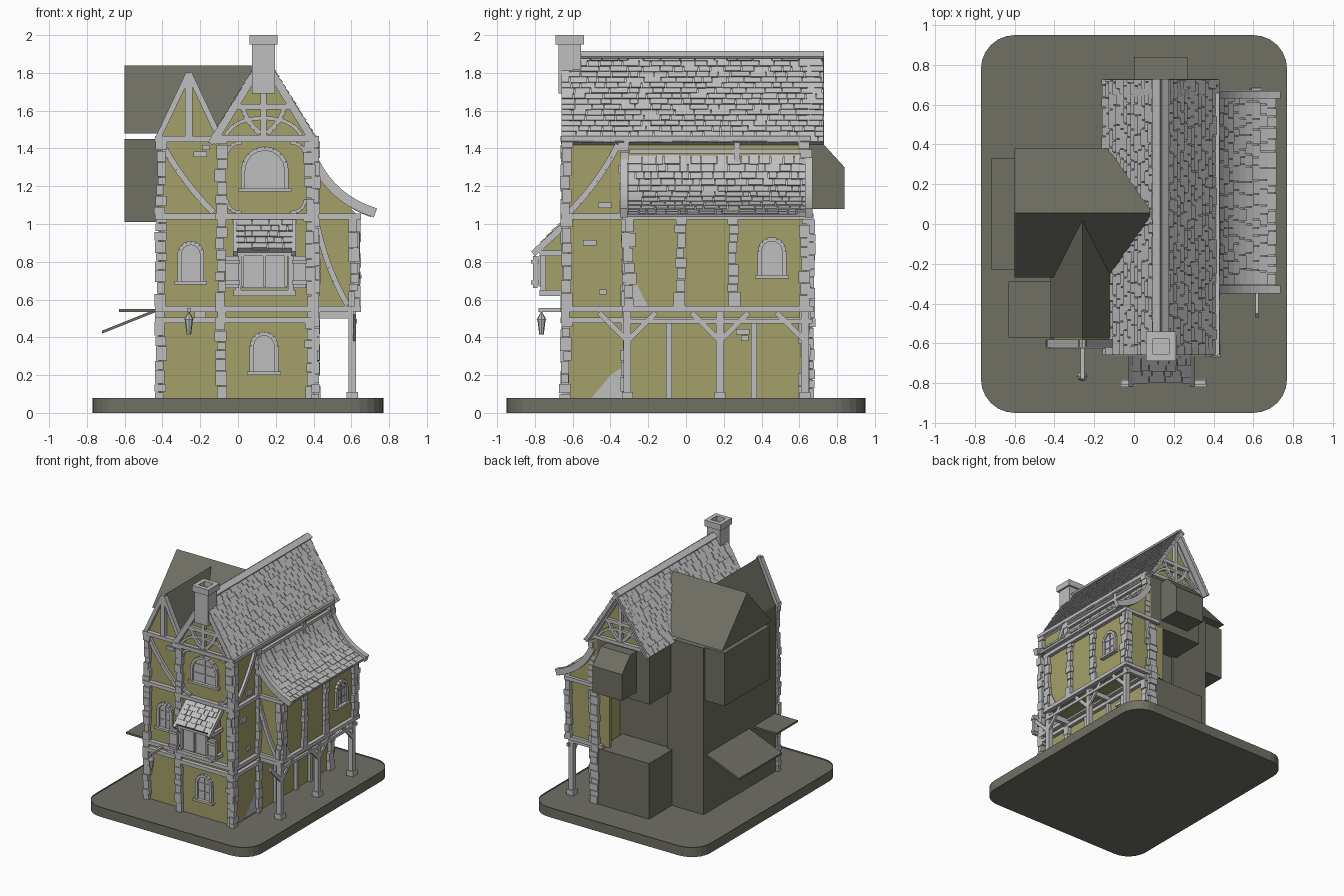
import bpy, bmesh, math, random
from mathutils import Vector, Matrix

random.seed(4)
if "Cube" in bpy.data.objects:
    bpy.data.objects.remove(bpy.data.objects["Cube"])


def material(name, rgb):
    m = bpy.data.materials.new(name)
    m.use_nodes = True
    m.diffuse_color = (*rgb, 1)
    m.node_tree.nodes["Principled BSDF"].inputs["Base Color"].default_value = (*rgb, 1)
    return m


TRIM = material("pale grey trim", (0.52, 0.52, 0.52))
PLASTER = material("ochre plaster", (0.37, 0.35, 0.14))
DARK = material("dark olive grey", (0.16, 0.16, 0.13))


def finish(bm, name, mat):
    bmesh.ops.recalc_face_normals(bm, faces=bm.faces)
    me = bpy.data.meshes.new(name)
    bm.to_mesh(me)
    bm.free()
    me.materials.append(mat)
    bpy.context.collection.objects.link(bpy.data.objects.new(name, me))


def block(bm, x, y, z):
    size = Matrix.Diagonal((x[1] - x[0], y[1] - y[0], z[1] - z[0], 1))
    mid = Matrix.Translation((sum(x) / 2, sum(y) / 2, sum(z) / 2))
    bmesh.ops.create_cube(bm, size=1, matrix=mid @ size)


def prism(bm, pts, shift):
    a = [bm.verts.new(p) for p in pts]
    b = [bm.verts.new(Vector(p) + Vector(shift)) for p in pts]
    bm.faces.new(a)
    bm.faces.new(b)
    for i in range(len(a)):
        j = (i + 1) % len(a)
        bm.faces.new((a[i], a[j], b[j], b[i]))


def slab(bm, centre, along, normal, size):
    along, normal = Vector(along).normalized(), Vector(normal).normalized()
    rot = Matrix((along, normal.cross(along), normal)).transposed().to_4x4()
    bmesh.ops.create_cube(bm, size=1, matrix=Matrix.Translation(centre) @ rot @ Matrix.Diagonal((*size, 1)))


# A wall is (origin, horizontal direction, outward normal)
MAIN = (Vector((0, -0.63, 0)), Vector((1, 0, 0)), Vector((0, -1, 0)))
LEFT = (Vector((0, -0.59, 0)), MAIN[1], MAIN[2])
WING = (Vector((0, -0.31, 0)), MAIN[1], MAIN[2])
BACK = (Vector((0, 0.65, 0)), MAIN[1], Vector((0, 1, 0)))
SIDE = (Vector((0.4, 0, 0)), Vector((0, 1, 0)), Vector((1, 0, 0)))
OUTER = (Vector((0.62, 0, 0)), SIDE[1], SIDE[2])


def at(wall, u, z, d=0):
    return wall[0] + wall[1] * u + wall[2] * d + Vector((0, 0, z))


def beam(bm, wall, p, q, w=0.035, d=0.025):
    a, b = at(wall, *p), at(wall, *q)
    slab(bm, (a + b) / 2 + wall[2] * (d / 2 - 0.005), b - a, wall[2], ((b - a).length, w, d + 0.01))


def chain(bm, wall, pts, w, d=0.022):
    for p, q in zip(pts, pts[1:]):
        beam(bm, wall, p, q, w, d)


def curve(p, c, q, n=6):
    p, c, q = Vector(p), Vector(c), Vector(q)
    return [tuple(p * (1 - t) ** 2 + c * 2 * t * (1 - t) + q * t * t) for t in (i / n for i in range(n + 1))]


def quoins(bm, wall, u, z0, z1, w=0.05, d=0.03):
    z = z0
    while z < z1 - 0.01:
        h = min(random.uniform(0.04, 0.085), z1 - z)
        j = random.uniform(-0.008, 0.008)
        beam(bm, wall, (u + j, z + 0.002), (u + j, z + h - 0.002), w + random.uniform(-0.01, 0.012), d + random.uniform(-0.004, 0.006))
        z += h


def window(bm, wall, u, z, w, h):
    r, spring = w / 2, z + h - w / 2
    arch = [(u + r * math.cos(a), spring + r * math.sin(a)) for a in (math.pi * i / 8 for i in range(9))]
    loop = [(u + r, z)] + arch + [(u - r, z)]
    prism(bm, [at(wall, *p, -0.004) for p in loop], wall[2] * 0.012)
    chain(bm, wall, loop, 0.022, 0.022)
    beam(bm, wall, (u - r - 0.025, z), (u + r + 0.025, z), 0.018, 0.035)
    beam(bm, wall, (u, z), (u, z + h), 0.01, 0.014)
    for k in (0.35, 0.68):
        beam(bm, wall, (u - r, z + h * k), (u + r, z + h * k), 0.008, 0.014)


def shingles(bm, path, start, run, width, thick=0.014):
    # Courses of tiles: path runs from top to bottom, run is the course direction
    run = Vector(run)
    length, axis = run.length, run.normalized()
    for p, q in zip(path, path[1:]):
        p, q = Vector(p), Vector(q)
        down = q - p
        n = axis.cross(down)
        n = (n if n.z > 0 else -n).normalized()
        slab(bm, start + (p + q) / 2 + run / 2 - n * 0.012, down, n, (down.length * 1.05, length, 0.016))
        tilt = down + n * 0.006
        s = 0.0
        while s < length - 0.005:
            w = min(width * random.uniform(0.6, 1.5), length - s)
            c = start + (p + q) / 2 + axis * (s + w / 2) + n * random.uniform(0, 0.005)
            slab(bm, c, tilt, n, (down.length * random.uniform(1.0, 1.18), w - 0.004, thick))
            s += w


def line(p, q, n):
    return [Vector(p).lerp(Vector(q), i / n) for i in range(n + 1)]


# Base tray with rounded corners and a raised rim
bm = bmesh.new()
outline = []
for k, (sx, sy) in enumerate(((1, 1), (-1, 1), (-1, -1), (1, -1))):
    for i in range(7):
        a = math.pi / 2 * (k + i / 6)
        outline.append((sx * 0.6 + 0.17 * math.cos(a), sy * 0.78 + 0.17 * math.sin(a), 0))
prism(bm, outline, (0, 0, 0.08))
top = [f for f in bm.faces if f.calc_center_median().z > 0.079]
bmesh.ops.inset_region(bm, faces=top, thickness=0.065)
bmesh.ops.translate(bm, verts=top[0].verts, vec=(0, 0, -0.012))
finish(bm, "base_tray", DARK)

# Plain blocks at the rear and far side
bm = bmesh.new()
for b in (((-0.42, -0.09), (-0.58, 0.37), (0.06, 1.45)), ((-0.1, 0.37), (-0.6, 0.35), (0.06, 1.45)),
          ((-0.12, 0.37), (0.3, 0.65), (1.01, 1.45)), ((-0.6, -0.1), (-0.24, 0.35), (1.01, 1.45)),
          ((-0.13, 0.34), (0.3, 0.67), (0.06, 0.53)), ((-0.63, -0.4), (-0.57, -0.29), (0.535, 0.55))):
    block(bm, *b)
finish(bm, "rear_blocks", DARK)
bm = bmesh.new()
prism(bm, [(0, 0.64, 1.08), (0, 0.84, 1.08), (0, 0.84, 1.3), (0, 0.73, 1.42), (0, 0.64, 1.42)], (0.27, 0, 0))
finish(bm, "rear_oriel", DARK)
bm = bmesh.new()
prism(bm, [(-0.72, -0.23, 0.42), (-0.42, -0.23, 0.54), (-0.42, -0.23, 0.555), (-0.72, -0.23, 0.435)], (0, 0.56, 0))
finish(bm, "sloped_awning", DARK)
bm = bmesh.new()
prism(bm, [(-0.6, -0.27, 1.48), (-0.6, 0.38, 1.48), (-0.6, 0.055, 1.84)], (0.68, 0, 0))
prism(bm, [(-0.42, -0.57, 1.45), (-0.1, -0.57, 1.45), (-0.26, -0.57, 1.8)], (0, 0.6, 0))
finish(bm, "plain_cross_roofs", DARK)

# Plaster walls
bm = bmesh.new()
for b in (((-0.1, 0.4), (-0.63, -0.59), (0.06, 1.46)), ((-0.41, -0.09), (-0.59, -0.57), (0.06, 1.46)),
          ((0.36, 0.4), (-0.63, 0.65), (0.06, 1.46)), ((0.39, 0.62), (-0.31, 0.65), (0.55, 1.05)),
          ((0.25, 0.4), (0.62, 0.65), (0.55, 1.01))):
    block(bm, *b)
prism(bm, [(-0.12, -0.63, 1.45), (0.39, -0.63, 1.45), (0.135, -0.63, 1.865)], (0, 1.28, 0))
prism(bm, [(-0.41, -0.59, 1.45), (-0.11, -0.59, 1.45), (-0.26, -0.59, 1.78)], (0, 0.03, 0))
prism(bm, [(0.39, -0.31, 1.04), (0.64, -0.31, 1.04), (0.5, -0.31, 1.18), (0.39, -0.31, 1.32)], (0, 0.96, 0))
block(bm, (0.0, 0.28), (-0.75, -0.62), (0.64, 0.88))
prism(bm, [(0.0, -0.62, 1.0), (0.0, -0.62, 0.85), (0.0, -0.77, 0.85)], (0.28, 0, 0))
finish(bm, "plaster_walls", PLASTER)

# Stacked stone corner posts
bm = bmesh.new()
for z0, z1 in ((0.06, 0.54), (0.56, 1.03), (1.05, 1.44)):
    quoins(bm, LEFT, -0.41, z0, z1)
    quoins(bm, MAIN, -0.09, z0, z1)
    quoins(bm, MAIN, 0.385, z0, z1)
    quoins(bm, SIDE, -0.635, z0, z1)
    quoins(bm, SIDE, -0.33 if z0 > 1 else -0.32, z0, z1, 0.045)
    quoins(bm, SIDE, 0.63, z0, z1)
quoins(bm, BACK, 0.37, 0.06, 1.0, 0.07)
for u in (-0.3, -0.03, 0.25, 0.63):
    quoins(bm, OUTER, u, 0.56, 1.03, 0.05, 0.025)
for wall in (WING, BACK):
    quoins(bm, wall, 0.61, 0.56, 1.03, 0.045)
finish(bm, "stone_corner_posts", TRIM)

# Timber frame
bm = bmesh.new()
for z in (0.49, 0.55, 1.04, 1.45):
    beam(bm, LEFT, (-0.44, z), (-0.1, z), 0.03, 0.035)
    beam(bm, MAIN, (-0.12, z), (0.42, z), 0.03, 0.035)
    beam(bm, SIDE, (-0.66, z), (-0.3 if z == 1.04 else 0.66, z), 0.03, 0.03)
for z in (0.55, 1.04):
    beam(bm, WING, (0.4, z), (0.65, z), 0.03, 0.025)
    beam(bm, BACK, (0.3, z), (0.65, z), 0.03, 0.025)
    beam(bm, OUTER, (-0.33, z), (0.67, z), 0.03, 0.03)
beam(bm, OUTER, (-0.33, 0.485), (0.67, 0.485), 0.025, 0.01)
beam(bm, SIDE, (-0.3, 1.385), (0.65, 1.385), 0.025)
beam(bm, SIDE, (0.27, 1.3), (0.27, 1.44), 0.03)
for u in (-0.09, 0.18, 0.36):
    beam(bm, SIDE, (u, 0.06), (u, 0.48), 0.03)
chain(bm, LEFT, curve((-0.4, 1.42), (-0.29, 1.22), (-0.13, 1.06)), 0.032)
chain(bm, SIDE, curve((-0.62, 1.06), (-0.46, 1.22), (-0.36, 1.42)), 0.032)
chain(bm, WING, curve((0.42, 0.99), (0.47, 0.76), (0.58, 0.57)), 0.03)
for s in (-1, 1):
    for z, dz in ((1.06, 0.07), (1.43, -0.07)):
        chain(bm, MAIN, curve((0.148 + s * 0.21, z + dz), (0.148 + s * 0.2, z), (0.148 + s * 0.13, z), 4), 0.018)
    beam(bm, LEFT, (-0.26 + s * 0.17, 1.44), (-0.26, 1.8), 0.03, 0.03)
beam(bm, LEFT, (-0.26, 1.45), (-0.26, 1.8), 0.04, 0.03)
for wall in (MAIN, BACK):
    for s in (-1, 1):
        beam(bm, wall, (0.135 + s * 0.27, 1.43), (0.135, 1.87), 0.04, 0.03)
        chain(bm, wall, curve((0.135 + s * 0.11, 1.62), (0.135 + s * 0.1, 1.55), (0.135 + s * 0.02, 1.48)), 0.026)
        chain(bm, wall, curve((0.135 + s * 0.2, 1.47), (0.135 + s * 0.15, 1.56), (0.135 + s * 0.01, 1.56)), 0.02)
    beam(bm, wall, (0.0, 1.62), (0.27, 1.62), 0.03)
    beam(bm, wall, (0.135, 1.46), (0.135, 1.85), 0.03)
    beam(bm, wall, (-0.13, 1.455), (0.4, 1.455), 0.03, 0.03)
finish(bm, "timber_frame", TRIM)

# Arcade posts, braces and floor beams
bm = bmesh.new()
for y in (-0.31, 0.18, 0.63):
    block(bm, (0.585, 0.625), (y - 0.02, y + 0.02), (0.06, 0.55))
    block(bm, (0.575, 0.635), (y - 0.03, y + 0.03), (0.06, 0.11))
    block(bm, (0.4, 0.62), (y - 0.015, y + 0.015), (0.5, 0.54))
    for s in (-1, 1):
        if abs(y + s * 0.16) < 0.6:
            beam(bm, OUTER, (y, 0.38), (y + s * 0.15, 0.53), 0.028, 0.005)
finish(bm, "arcade_posts", TRIM)

# Windows
bm = bmesh.new()
window(bm, LEFT, -0.25, 0.69, 0.12, 0.21)
window(bm, MAIN, 0.138, 0.21, 0.13, 0.21)
window(bm, MAIN, 0.142, 1.18, 0.23, 0.22)
window(bm, OUTER, 0.455, 0.72, 0.13, 0.2)
finish(bm, "arched_windows", TRIM)

# Loose bricks and bare patches in the plaster
bm = bmesh.new()
for wall, u, z, w in ((LEFT, -0.2, 1.37, 0.07), (LEFT, -0.17, 1.405, 0.04), (SIDE, -0.43, 1.1, 0.07), (SIDE, -0.51, 0.9, 0.07),
                      (SIDE, -0.44, 0.64, 0.04), (SIDE, 0.3, 0.43, 0.07), (SIDE, 0.31, 0.395, 0.04), (LEFT, -0.2, 0.52, 0.06)):
    beam(bm, wall, (u - w / 2, z), (u + w / 2, z), 0.028, 0.014)
prism(bm, [at(SIDE, *p) for p in ((-0.5, 0.08), (-0.34, 0.08), (-0.34, 0.24), (-0.4, 0.2), (-0.44, 0.15))], (0.006, 0, 0))
prism(bm, [at(OUTER, *p) for p in ((-0.28, 0.56), (-0.2, 0.56), (-0.25, 0.66), (-0.28, 0.73))], (0.006, 0, 0))
finish(bm, "bare_stone", TRIM)

# Main tiled roof with ridge cap
bm = bmesh.new()
for s in (-1, 1):
    path = line((0.135, 0, 1.89), (0.135 + s * 0.285, 0, 1.43), 16)
    shingles(bm, path, Vector((0, -0.66, 0)), (0, 1.39, 0), 0.07)
    slab(bm, (0.135 + s * 0.018, 0.035, 1.895), (0, 1, 0), (s * 0.75, 0, 1), (1.39, 0.045, 0.016))
finish(bm, "main_roof", TRIM)

# Flared wing roof and its bargeboards
bm = bmesh.new()
sweep = curve((0.4, 0, 1.36), (0.49, 0, 1.13), (0.71, 0, 1.055), 10)
shingles(bm, sweep, Vector((0, -0.31, 0)), (0, 0.97, 0), 0.06)
for y in (-0.33, 0.65):
    edge = [Vector((p[0], 0, p[2])) for p in curve((0.4, 0, 1.34), (0.5, 0, 1.13), (0.725, 0, 1.06), 8)]
    for p, q in zip(edge, edge[1:]):
        slab(bm, (p + q) / 2 + Vector((0, y, 0)), q - p, (0, 1, 0), ((q - p).length * 1.1, 0.05, 0.04))
finish(bm, "wing_roof", TRIM)

# Projecting front bay with tiled hood and open shutters
bm = bmesh.new()
shingles(bm, line((0, -0.64, 1.02), (0, -0.79, 0.865), 5), Vector((-0.01, 0, 0)), (0.3, 0, 0), 0.06)
for x in (-0.015, 0.295):
    prism(bm, [(x - 0.012, -0.63, 1.03), (x - 0.012, -0.82, 0.855), (x - 0.012, -0.8, 0.83), (x - 0.012, -0.63, 0.98)], (0.024, 0, 0))
for x in (0.0, 0.28):
    block(bm, (x - 0.015, x + 0.015), (-0.77, -0.74), (0.62, 0.86))
for z in (0.635, 0.845):
    block(bm, (-0.025, 0.305), (-0.775, -0.63), (z - 0.015, z + 0.015))
block(bm, (0.02, 0.26), (-0.765, -0.74), (0.66, 0.83))
for x in (0.025, 0.14, 0.255):
    block(bm, (x - 0.008, x + 0.008), (-0.78, -0.75), (0.67, 0.83))
for x in (-0.03, 0.325):
    block(bm, (x - 0.035, x + 0.035), (-0.81, -0.785), (0.66, 0.83))
    for z in (0.69, 0.8):
        block(bm, (x - 0.04, x + 0.04), (-0.82, -0.78), (z - 0.01, z + 0.01))
finish(bm, "front_bay", TRIM)

# Chimney with hollow cap
bm = bmesh.new()
block(bm, (0.075, 0.195), (-0.675, -0.555), (1.69, 1.96))
for s in (-1, 1):
    block(bm, sorted((0.135 + s * 0.04, 0.135 + s * 0.075)), (-0.69, -0.54), (1.95, 2.0))
    block(bm, (0.095, 0.175), sorted((-0.615 + s * 0.04, -0.615 + s * 0.075)), (1.95, 2.0))
finish(bm, "chimney", TRIM)

# Hanging lantern on a bracket
bm = bmesh.new()
block(bm, (-0.27, -0.25), (-0.78, -0.59), (0.535, 0.555))
for r1, r2, z, h in ((0.012, 0.022, 0.455, 0.08), (0.026, 0.008, 0.51, 0.03), (0.005, 0.005, 0.53, 0.04)):
    bmesh.ops.create_cone(bm, cap_ends=True, segments=8, radius1=r1, radius2=r2, depth=h, matrix=Matrix.Translation((-0.26, -0.765, z)))
finish(bm, "lantern", TRIM)
